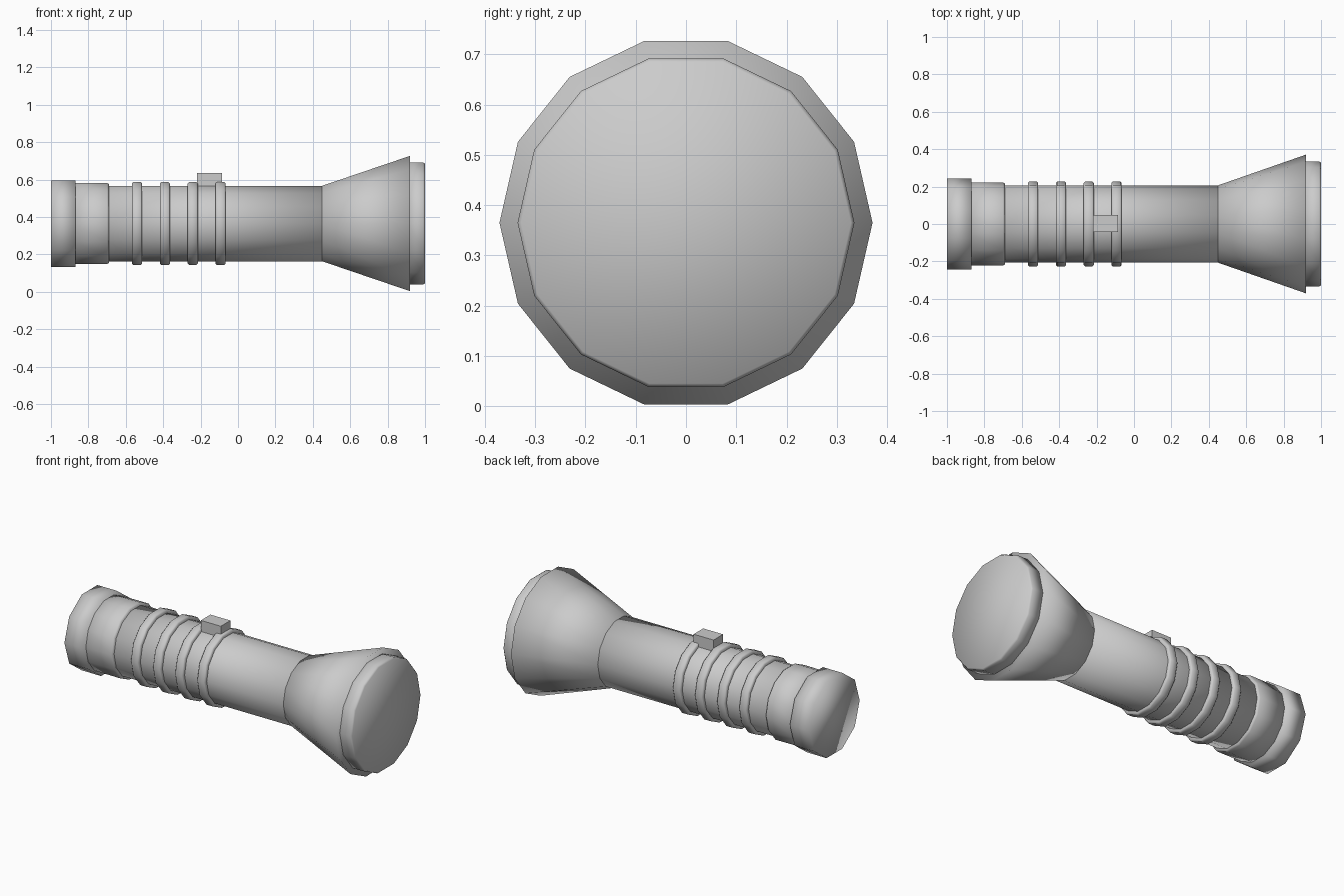
import bpy, bmesh, math

cube = bpy.data.objects.get("Cube")
if cube:
    bpy.data.objects.remove(cube, do_unlink=True)

grey = bpy.data.materials.new("plain grey")
grey.use_nodes = True
colour = (0.6, 0.6, 0.6, 1)
grey.diffuse_color = colour
grey.node_tree.nodes["Principled BSDF"].inputs["Base Color"].default_value = colour

AXIS_Z = 0.365


def finish(name, bm):
    bmesh.ops.recalc_face_normals(bm, faces=bm.faces)
    mesh = bpy.data.meshes.new(name)
    bm.to_mesh(mesh)
    bm.free()
    mesh.materials.append(grey)
    obj = bpy.data.objects.new(name, mesh)
    bpy.context.collection.objects.link(obj)
    return obj


def lathe(name, profile, sides=14):
    """Closed solid turned around the x axis from (x, radius) points."""
    bm = bmesh.new()
    loops = []
    for x, r in profile:
        angles = [2 * math.pi * i / sides for i in range(sides)]
        loops.append([bm.verts.new((x, r * math.cos(a), AXIS_Z + r * math.sin(a)))
                      for a in angles])
    for a, b in zip(loops, loops[1:]):
        for i in range(sides):
            j = (i + 1) % sides
            bm.faces.new((a[i], a[j], b[j], b[i]))
    bm.faces.new(loops[0])
    bm.faces.new(loops[-1])
    for f in bm.faces:
        f.smooth = True
    return finish(name, bm)


# Tail end
lathe("tail_cap", [(-1, 0.243), (-0.87, 0.243)], 10)
lathe("tail_collar", [(-0.88, 0.222), (-0.7, 0.223), (-0.69, 0.216)])

# Handle and flared head
lathe("handle", [(-0.7, 0.207), (0.45, 0.207)])
lathe("head", [(0.45, 0.207), (0.92, 0.371)])
lathe("lens", [(0.91, 0.335), (0.99, 0.335), (1, 0.328)])

# Grip rings with softened edges
for i in range(4):
    x = -0.54 + 0.149 * i
    lathe(f"grip_ring_{i + 1}", [(x - 0.027, 0.2), (x - 0.027, 0.22), (x - 0.02, 0.227),
                                 (x + 0.02, 0.227), (x + 0.027, 0.22), (x + 0.027, 0.2)])

# Switch on top
bm = bmesh.new()
bmesh.ops.create_cube(bm, size=1)
bmesh.ops.scale(bm, vec=(0.134, 0.092, 0.085), verts=bm.verts)
bmesh.ops.translate(bm, vec=(-0.153, 0.003, 0.592), verts=bm.verts)
finish("switch", bm)
